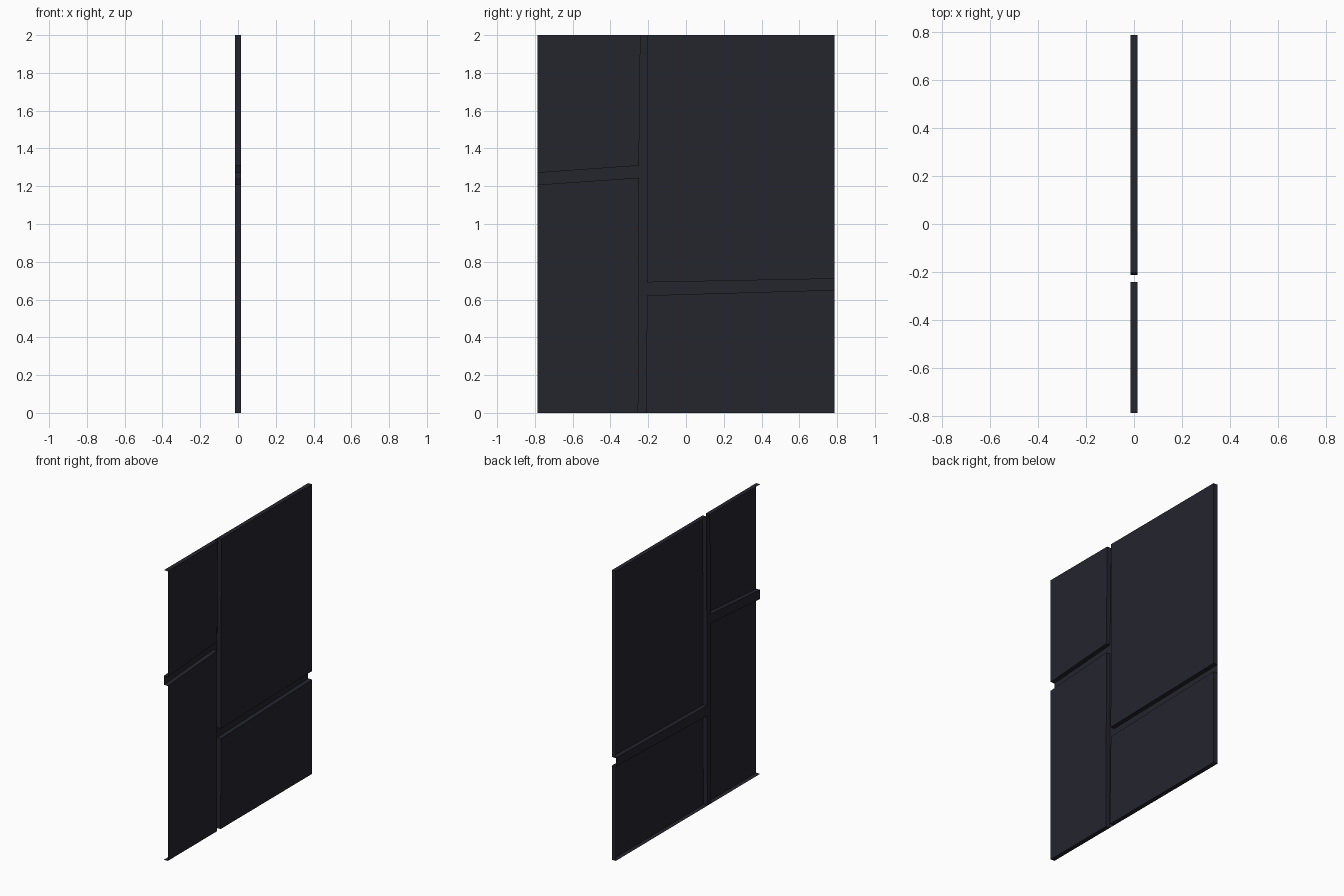
import bpy
import bmesh

cube = bpy.data.objects.get("Cube")
if cube:
    bpy.data.objects.remove(cube, do_unlink=True)

HALF = 0.787      # half of the wall width along y
FACE = 0.015      # raised outer face; the joint floor lies at -FACE

mat = bpy.data.materials.new("dark slate")
mat.use_nodes = True
COLOR = (0.018, 0.018, 0.027, 1)
mat.diffuse_color = COLOR
mat.node_tree.nodes["Principled BSDF"].inputs["Base Color"].default_value = COLOR


def make_object(name, bm):
    mesh = bpy.data.meshes.new(name)
    bm.to_mesh(mesh)
    bm.free()
    mesh.materials.append(mat)
    obj = bpy.data.objects.new(name, mesh)
    bpy.context.collection.objects.link(obj)
    return obj


def panel(name, outline):
    """Raised shell, open at the back and along the outer -y edge."""
    bm = bmesh.new()
    front = [bm.verts.new((FACE, y, z)) for y, z in outline]
    back = [bm.verts.new((-FACE, y, z)) for y, z in outline]
    bm.faces.new(front)
    for i in range(len(outline)):
        j = (i + 1) % len(outline)
        if outline[i][0] == outline[j][0] == -HALF:
            continue
        bm.faces.new((front[j], front[i], back[i], back[j]))
    return make_object(name, bm)


# Panel outlines in (y, z), counter-clockwise seen from +x
upper_front = [(-HALF, 1.271), (-0.249, 1.309), (-0.241, 2), (-HALF, 2)]
lower_front = [(-HALF, 0), (-0.253, 0), (-0.248, 1.245), (-HALF, 1.208)]
upper_rear = [(-0.207, 0.691), (HALF, 0.71), (HALF, 2), (-0.203, 2)]
lower_rear = [(-0.212, 0), (HALF, 0), (HALF, 0.651), (-0.206, 0.622)]

panel("upper_front_panel", upper_front)
panel("lower_front_panel", lower_front)
panel("upper_rear_panel", upper_rear)
panel("lower_rear_panel", lower_rear)

# Thin joint floor filling the gaps between the panels
floor = [
    [lower_front[3], lower_front[2], upper_front[1], upper_front[0]],
    [lower_rear[3], lower_rear[2], upper_rear[1], upper_rear[0]],
    [lower_front[1], lower_rear[0], lower_rear[3], upper_rear[0],
     upper_rear[3], upper_front[2], upper_front[1], lower_front[2]],
]
bm = bmesh.new()
for outline in floor:
    bm.faces.new([bm.verts.new((-FACE, y, z)) for y, z in outline])
bmesh.ops.remove_doubles(bm, verts=bm.verts, dist=0.0001)
make_object("joint_floor", bm)
